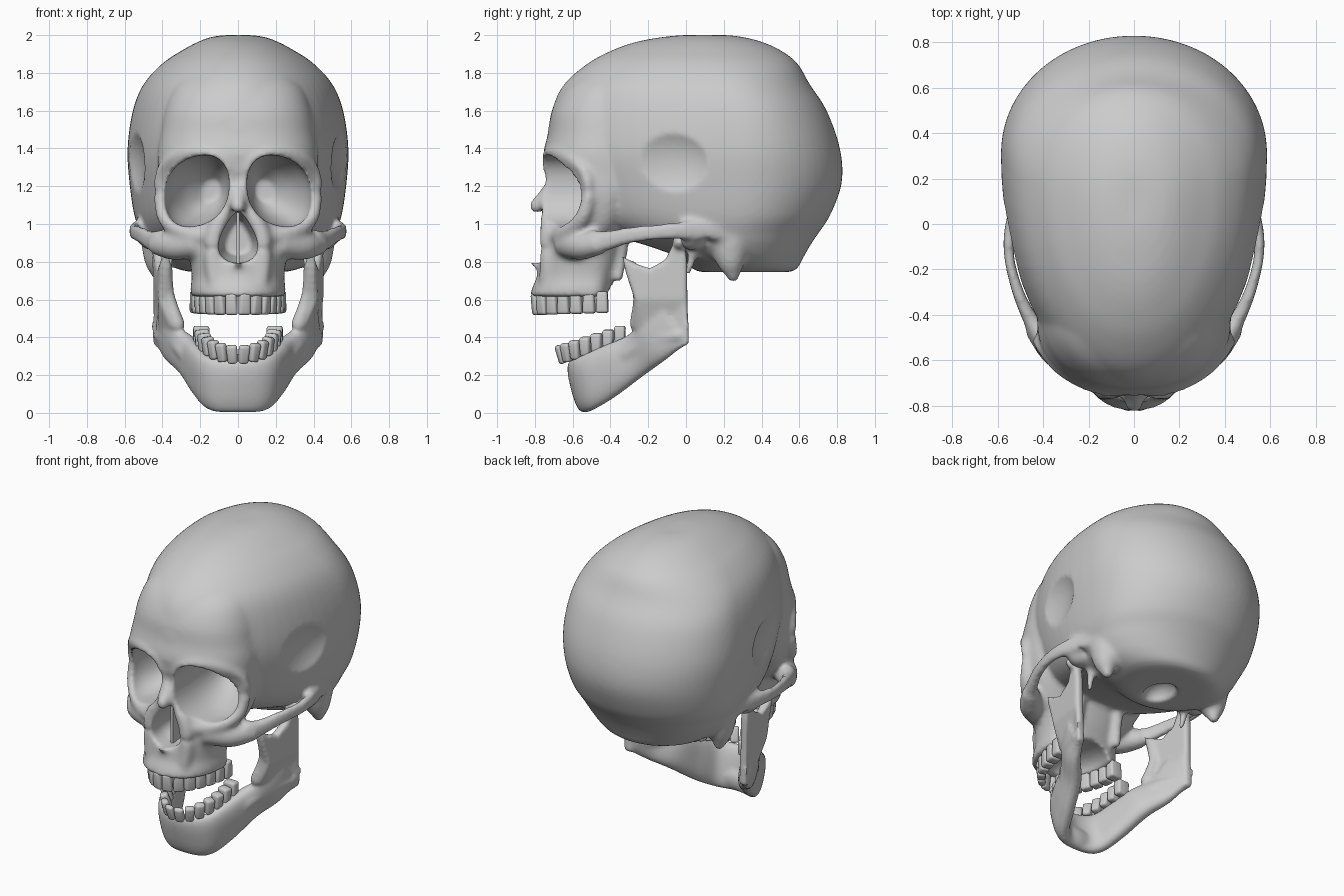
import bpy, bmesh, math
from mathutils import Matrix, Vector

if "Cube" in bpy.data.objects:
    bpy.data.objects.remove(bpy.data.objects["Cube"])


# ---------- helpers ----------
def spline(rows, n=5):
    """Catmull-Rom interpolation of rows of numbers."""
    P = [rows[0]] + list(rows) + [rows[-1]]
    out = []
    for i in range(1, len(P) - 2):
        for k in range(n):
            t = k / n
            out.append([0.5 * (2*b + (c-a)*t + (2*a-5*b+4*c-d)*t*t + (3*b-a-3*c+d)*t**3)
                        for a, b, c, d in zip(P[i-1], P[i], P[i+1], P[i+2])])
    return out + [list(rows[-1])]


def power(v, e):
    return math.copysign(abs(v) ** (2 / e), v)


def circle(n):
    return [(math.cos(2*math.pi*i/n), math.sin(2*math.pi*i/n)) for i in range(n)]


def loft(bm, rings):
    vs = [[bm.verts.new(p) for p in r] for r in rings]
    n = len(vs[0])
    for a, b in zip(vs, vs[1:]):
        for i in range(n):
            bm.faces.new((a[i], a[(i+1) % n], b[(i+1) % n], b[i]))
    bm.faces.new(vs[0])
    bm.faces.new(vs[-1])


def slices(bm, rows, e):
    """Horizontal egg-shaped slices: z, front y, back y, half width, y of widest point."""
    loft(bm, [[(hw*power(c, e), ym + (yb-ym if s > 0 else ym-yf)*power(s, e), z)
               for c, s in circle(64)] for z, yf, yb, hw, ym in spline(rows)])


def tube(bm, rows, dz=0):
    """Tapered round-ended tube through x, y, z, radius."""
    pts = spline([(x, y, z + dz, r) for x, y, z, r in rows])
    rings = []
    for i, (x, y, z, r) in enumerate(pts):
        t = Vector(pts[min(i+1, len(pts)-1)][:3]) - Vector(pts[max(i-1, 0)][:3])
        q = t.to_track_quat('Z', 'Y')
        rings.append([Vector((x, y, z)) + q @ Vector((r*c, r*s, 0)) for c, s in circle(16)])
    loft(bm, rings)
    for x, y, z, r in (pts[0], pts[-1]):
        ball(bm, (x, y, z), (r, r, r))


def ball(bm, loc, rad, n=24):
    bmesh.ops.create_uvsphere(bm, u_segments=n, v_segments=n*2//3, radius=1,
                              matrix=Matrix.Translation(loc) @ Matrix.Diagonal((*rad, 1)))


def mirror(bm):
    d = bmesh.ops.duplicate(bm, geom=bm.verts[:] + bm.edges[:] + bm.faces[:])['geom']
    for v in d:
        if isinstance(v, bmesh.types.BMVert):
            v.co.x *= -1


def to_object(name, bm):
    bmesh.ops.recalc_face_normals(bm, faces=bm.faces[:])
    me = bpy.data.meshes.new(name)
    bm.to_mesh(me)
    bm.free()
    ob = bpy.data.objects.new(name, me)
    bpy.context.collection.objects.link(ob)
    return ob


def fuse(name, bm, voxel, cutter=None, smooth=6):
    """Merge overlapping solids into one skin, carve the cutter out, soften."""
    ob = to_object(name, bm)

    def remesh():
        m = ob.modifiers.new('fuse', 'REMESH')
        m.mode, m.voxel_size = 'VOXEL', voxel

    def soften(n):
        m = ob.modifiers.new('soften', 'SMOOTH')
        m.factor, m.iterations = 0.5, n
    remesh()
    soften(smooth)
    if cutter:
        m = ob.modifiers.new('carve', 'BOOLEAN')
        m.operation, m.solver, m.object = 'DIFFERENCE', 'EXACT', cutter
        remesh()
        soften(5)
    dg = bpy.context.evaluated_depsgraph_get()
    me = bpy.data.meshes.new_from_object(ob.evaluated_get(dg))
    ob.modifiers.clear()
    ob.data = me
    me.shade_smooth()
    return ob


# ---------- cavities: eye sockets, ear holes, temples, nose, palate, spinal opening ----------
cut = bmesh.new()
loft(cut, [[(cx + w*power(c, 2.25), y, 1.175 + h*power(s, 2.25) - 0.2*w*power(c, 2.25))
            for c, s in circle(40)]
           for y, cx, w, h in spline([(-.95, .22, .172, .187), (-.7, .217, .17, .185),
                                      (-.52, .215, .167, .18), (-.36, .18, .12, .13),
                                      (-.25, .14, .05, .06)])])
ball(cut, (.54, .11, .90), (.09, .028, .032))
ball(cut, (.70, -.17, 1.31), (.21, .36, .29), 48)
mirror(cut)
loft(cut, [[(k*.095*s*(1 - .5*c), y, .93 + k*.137*c) for c, s in circle(32)]
           for y, k in ((-.95, 1), (-.66, 1), (-.48, .7))])
ball(cut, (0, -.50, .60), (.165, .25, .10))
ball(cut, (0, .24, .74), (.09, .12, .09))
cutter = fuse('cavity_cutter', cut, .014, smooth=1)
cutter.hide_render = True

# ---------- skull ----------
bm = bmesh.new()
# rim around the eye socket
rim = [(.04, -.70, 1.20, .036), (.075, -.725, 1.33, .04), (.19, -.705, 1.38, .036),
       (.32, -.635, 1.36, .034), (.40, -.54, 1.28, .034), (.412, -.515, 1.16, .034),
       (.385, -.55, 1.03, .042), (.28, -.635, .955, .045), (.14, -.69, .96, .045)]
tube(bm, rim + rim[:2])
# cheekbone, then the flattened arch as a stacked pair of thin tubes
tube(bm, [(.23, -.625, .895, .075), (.34, -.555, .885, .077), (.42, -.47, .89, .058)])
for dz in (.02, 0, -.02):
    tube(bm, [(.41, -.49, .905, .045), (.455, -.42, .91, .034), (.51, -.30, .94, .026),
              (.547, -.16, .956, .023), (.548, -.05, .965, .026), (.52, .05, .965, .035),
              (.485, .22, .96, .03)], dz)
# side wall of the nose, mastoid, joint, styloid, pterygoid
tube(bm, [(.05, -.70, 1.24, .045), (.07, -.725, 1.08, .04), (.125, -.725, .94, .05),
          (.13, -.725, .80, .05), (.12, -.735, .70, .045)])
tube(bm, [(.385, .24, .98, .13), (.405, .235, .88, .11), (.42, .24, .79, .075),
          (.42, .25, .725, .035)])
ball(bm, (.45, .03, .92), (.08, .07, .06))
tube(bm, [(.37, .04, .86, .03), (.36, .01, .735, .017)])
tube(bm, [(.15, -.34, .95, .045), (.15, -.345, .84, .035), (.16, -.36, .72, .03)])
mirror(bm)
# braincase
slices(bm, [(2.0, -.02, .22, .07, .1), (1.99, -.12, .30, .14, .1), (1.965, -.26, .40, .21, .12),
            (1.92, -.39, .50, .295, .14), (1.85, -.52, .59, .40, .17), (1.74, -.645, .655, .50, .22),
            (1.60, -.71, .745, .557, .28), (1.40, -.735, .815, .585, .31),
            (1.22, -.68, .825, .575, .31), (1.05, -.58, .765, .55, .29),
            (.95, -.42, .70, .515, .25), (.89, -.22, .66, .485, .25),
            (.82, -.03, .62, .425, .27), (.765, .03, .59, .33, .32), (.745, .08, .55, .24, .34)], 2.03)
# forehead and upper face, broader than the braincase behind it
slices(bm, [(1.82, -.53, -.2, .25, -.35), (1.72, -.645, -.2, .345, -.36),
            (1.60, -.71, -.2, .39, -.38), (1.48, -.73, -.2, .41, -.40),
            (1.37, -.755, -.22, .425, -.42), (1.27, -.735, -.24, .425, -.42),
            (1.16, -.705, -.26, .425, -.42), (1.04, -.715, -.28, .40, -.44),
            (.95, -.715, -.32, .36, -.48), (.86, -.70, -.38, .29, -.50)], 2.3)
# upper jaw
slices(bm, [(.615, -.827, -.395, .25, -.50), (.66, -.815, -.39, .252, -.50),
            (.72, -.79, -.37, .245, -.50), (.80, -.78, -.34, .255, -.50),
            (.90, -.755, -.32, .28, -.50), (1.0, -.74, -.30, .28, -.48)], 2.3)
# nasal bones and nasal spine
tube(bm, [(0, -.68, 1.30, .07), (0, -.68, 1.22, .052), (0, -.735, 1.15, .048),
          (0, -.79, 1.095, .04)])
tube(bm, [(0, -.76, .785, .035), (0, -.815, .795, .02)])
fuse('skull', bm, .013, cutter)
bpy.data.objects.remove(cutter)

# thin wall inside the nose
bm = bmesh.new()
bmesh.ops.create_cube(bm, size=1, matrix=Matrix.Translation((0, -.59, .93))
                      @ Matrix.Diagonal((.018, .22, .29, 1)))
to_object('nasal_septum', bm)

# ---------- lower jaw ----------
bm = bmesh.new()
# ramus plate from its side outline, bending inward where it meets the body
outline = [(.016, .365), (.008, .6), (.006, .79), (-.005, .89), (-.07, .89), (-.11, .81),
           (-.19, .765), (-.27, .79), (-.338, .83), (-.318, .74), (-.272, .6), (-.28, .46),
           (-.2, .39), (-.07, .325)]
loft(bm, [[(.428 + .13*y + 1.5*max(0, .6 - z)*min(y, 0) + d, y, z) for y, z in outline]
          for d in (-.027, .027)])
ball(bm, (.435, -.035, .905), (.07, .037, .045))
tube(bm, [(.375, -.29, .78, .028), (.365, -.25, .62, .032), (.32, -.26, .47, .04)])
# blend between ramus and body
tube(bm, [(.415, -.035, .41, .036), (.37, -.13, .40, .05), (.325, -.21, .38, .052),
          (.265, -.31, .31, .05)])
mirror(bm)
# body: bottom point, top point, half thickness
half = [(.415, 0, .365, .39, -.14, .60, .034), (.37, -.10, .285, .34, -.24, .47, .045),
        (.28, -.22, .20, .255, -.32, .405, .055), (.20, -.38, .08, .215, -.44, .355, .055),
        (.13, -.50, .01, .15, -.56, .30, .05), (0, -.535, .002, 0, -.605, .28, .042)]
flip = [(-r[0], *r[1:3], -r[3], *r[4:]) for r in half[-2::-1]]
rows = spline(half + flip)
mids = [(Vector(r[:3]) + Vector(r[3:6])) / 2 for r in rows]
rings = []
for i, r in enumerate(rows):
    up = (Vector(r[3:6]) - Vector(r[:3])) / 2
    along = mids[min(i+1, len(mids)-1)] - mids[max(i-1, 0)]
    side = along.cross(up).normalized() * r[6]
    rings.append([mids[i] + side*power(c, 2.6) + up*power(s, 2.6) for c, s in circle(32)])
loft(bm, rings)
ball(bm, (0, -.54, .075), (.14, .045, .07))
fuse('lower_jaw', bm, .012, smooth=10)


# ---------- teeth ----------
def teeth(name, a, b, y0, z_front, z_back, height, lean, count=7):
    bm = bmesh.new()
    N = 400
    arc = [0]
    for i in range(N):
        t = (i + .5) / N * math.pi / 2
        arc.append(arc[-1] + math.hypot(a*math.cos(t), b*math.sin(t)) * math.pi / 2 / N)
    step = arc[-1] / count
    for k in range(count):
        th = next(i for i, s in enumerate(arc) if s >= (k + .5) * step) / N * math.pi / 2
        f = k / (count - 1)
        me = bpy.data.meshes.new('tooth')
        for sgn in (1, -1):
            tooth = bmesh.new()
            bmesh.ops.create_cube(tooth, size=1)
            for v in tooth.verts:
                crown = v.co.z * height > 0
                v.co.y *= (.6 + .4*f) if crown else 1
                v.co.x *= 1 if crown else .85
            tooth.transform(Matrix.Diagonal((step*.98, .055 + .03*f, abs(height), 1)))
            bmesh.ops.bevel(tooth, geom=tooth.edges[:], offset=.015, segments=3,
                            profile=.5, affect='EDGES')
            tooth.transform(
                Matrix.Translation((sgn*a*math.sin(th), y0 - b*math.cos(th),
                                    z_front + (z_back - z_front) * (1 - math.cos(th))))
                @ Matrix.Rotation(sgn*math.atan2(b*math.sin(th), a*math.cos(th)), 4, 'Z')
                @ Matrix.Rotation(lean*(1 - f), 4, 'X'))
            tooth.to_mesh(me)
            bm.from_mesh(me)
            tooth.free()
        bpy.data.meshes.remove(me)
    to_object(name, bm).data.shade_smooth()


teeth('upper_teeth', .213, .388, -.41, .575, .587, -.115, 0)
teeth('lower_teeth', .195, .345, -.32, .31, .42, .10, .4)
